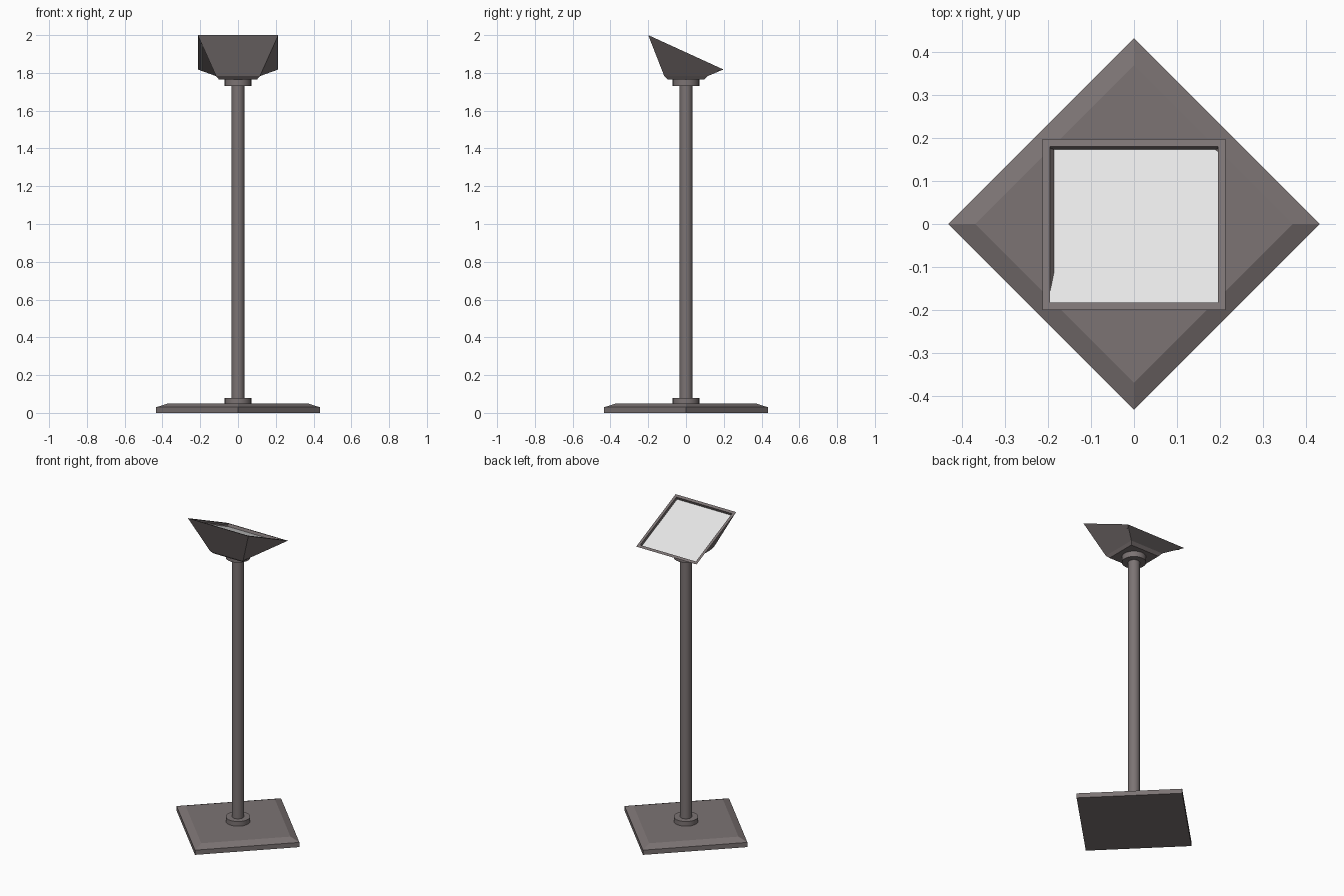
import bpy, bmesh, math
from mathutils import Vector

if "Cube" in bpy.data.objects:
    bpy.data.objects.remove(bpy.data.objects["Cube"])


def material(name, rgb):
    m = bpy.data.materials.new(name)
    m.diffuse_color = (*rgb, 1)
    m.use_nodes = True
    m.node_tree.nodes["Principled BSDF"].inputs["Base Color"].default_value = m.diffuse_color
    return m


metal = material("warm_grey_metal", (0.20, 0.172, 0.172))
glass = material("white_panel", (0.84, 0.84, 0.84))


def loft(name, rings, mats, cap_material=0):
    """Skin a stack of equal-length rings and cap both ends."""
    bm = bmesh.new()
    vs = [[bm.verts.new(p) for p in r] for r in rings]
    n = len(vs[0])
    for a, b in zip(vs, vs[1:]):
        for i in range(n):
            j = (i + 1) % n
            bm.faces.new((a[i], a[j], b[j], b[i]))
    bm.faces.new(vs[0][::-1])
    bm.faces.new(vs[-1]).material_index = cap_material
    me = bpy.data.meshes.new(name)
    bm.to_mesh(me)
    bm.free()
    for m in mats:
        me.materials.append(m)
    ob = bpy.data.objects.new(name, me)
    bpy.context.collection.objects.link(ob)
    return ob


def circle(r, z, n):
    return [(r * math.cos(math.tau * i / n), r * math.sin(math.tau * i / n), z) for i in range(n)]


def round_part(name, r, z0, z1, n=24):
    ob = loft(name, [circle(r, z0, n), circle(r, z1, n)], [metal])
    bpy.ops.object.select_all(action='DESELECT')
    ob.select_set(True)
    bpy.context.view_layer.objects.active = ob
    bpy.ops.object.shade_smooth_by_angle(angle=math.radians(35))


def rect(hx, y0, y1, z0, z1):
    """Rectangle with front edge (y0, z0) and back edge (y1, z1)."""
    return [Vector(p) for p in ((-hx, y0, z0), (hx, y0, z0), (hx, y1, z1), (-hx, y1, z1))]


# Bevelled diamond base
loft("base", [circle(0.433, 0, 4), circle(0.433, 0.03, 4), circle(0.37, 0.05, 4)], [metal])

# Pole and its two collars
round_part("pole", 0.034, 0.045, 1.765)
round_part("lower_collar", 0.071, 0.048, 0.08)
round_part("upper_collar", 0.071, 1.73, 1.768)

# Flared lamp head with slanted rim and recessed panel
F, B = (-0.2, 2.0), (0.198, 1.818)
slope = (B[1] - F[1]) / (B[0] - F[0])
rim_z = lambda y: F[1] + slope * (y - F[0])
inner = rect(0.196, -0.183, 0.181, rim_z(-0.183), rim_z(0.181))
sunk = [p - Vector((0, -slope, 1)).normalized() * 0.018 for p in inner]
loft("lamp_head", [
    rect(0.102, -0.098, 0.098, 1.766, 1.766),
    rect(0.116, -0.115, 0.115, 1.783, 1.783),
    rect(0.213, F[0], B[0], F[1], B[1]),
    inner, sunk], [metal, glass], cap_material=1)
